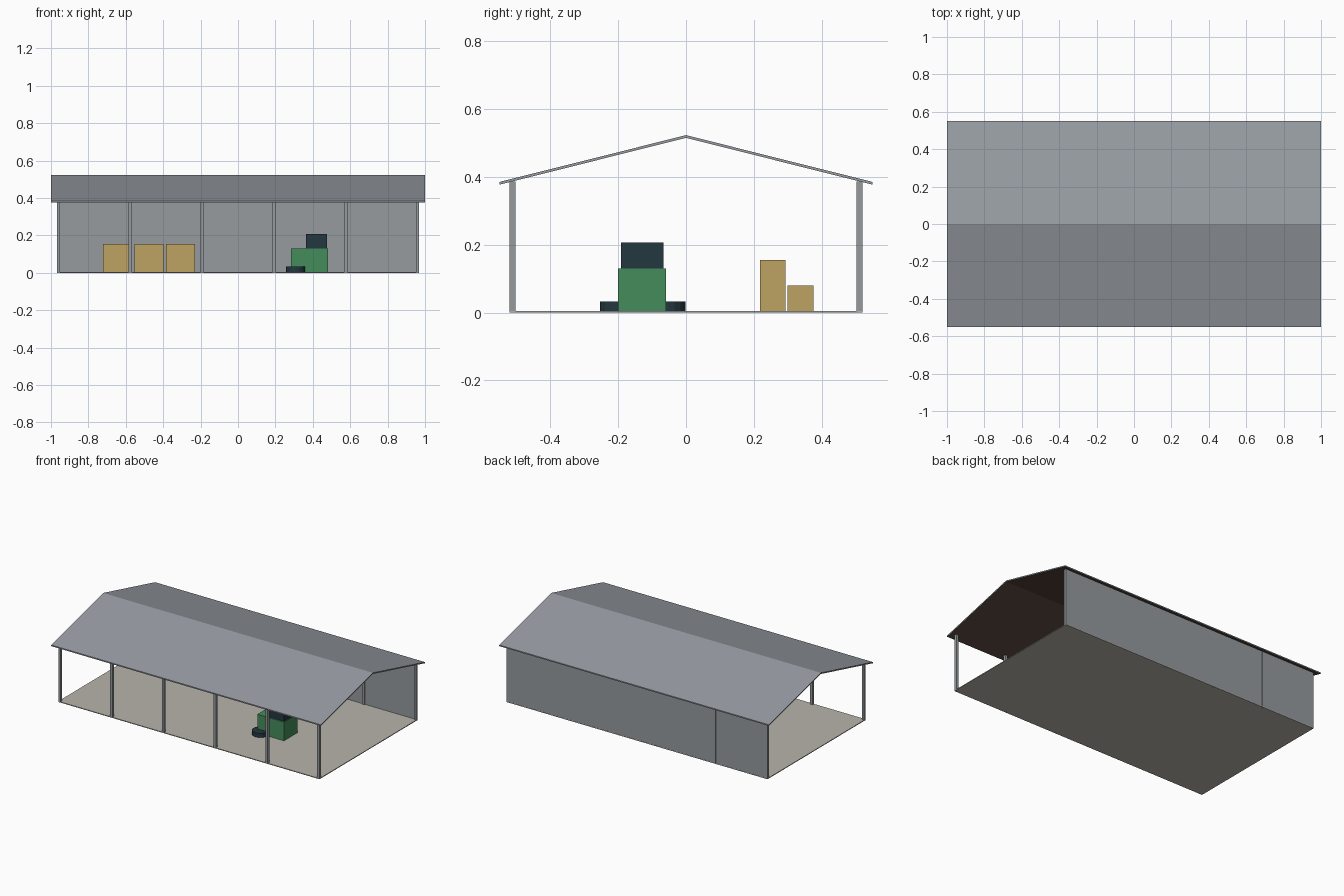
import bpy, bmesh

if "Cube" in bpy.data.objects:
    bpy.data.objects.remove(bpy.data.objects["Cube"])


def srgb(c):
    c /= 255
    return c / 12.92 if c <= 0.04045 else ((c + 0.055) / 1.055) ** 2.4


def material(name, r, g, b):
    m = bpy.data.materials.new(name)
    m.diffuse_color = (srgb(r), srgb(g), srgb(b), 1)
    m.use_nodes = True
    m.node_tree.nodes["Principled BSDF"].inputs["Base Color"].default_value = m.diffuse_color
    return m


ROOF = material("roof_grey", 150, 155, 161)
STEEL = material("steel_grey", 150, 155, 159)
BROWN = material("roof_underside_brown", 92, 72, 62)
CONCRETE = material("concrete", 184, 181, 173)
STRAW = material("straw", 190, 162, 98)
GREEN = material("machine_green", 68, 140, 91)
DARK = material("dark_slate", 36, 55, 64)


def finish(name, bm, *mats):
    bmesh.ops.recalc_face_normals(bm, faces=bm.faces)
    me = bpy.data.meshes.new(name)
    bm.to_mesh(me)
    bm.free()
    for m in mats:
        me.materials.append(m)
    ob = bpy.data.objects.new(name, me)
    bpy.context.collection.objects.link(ob)
    return ob


def box(name, x, y, z, mat):
    """Box from (min, max) ranges."""
    bm = bmesh.new()
    bmesh.ops.create_cube(bm, size=1)
    for v in bm.verts:
        v.co = [r[0] if c < 0 else r[1] for c, r in zip(v.co, (x, y, z))]
    return finish(name, bm, mat)


# Floor slab
box("floor", (-0.968, 0.968), (-0.52, 0.52), (0, 0.005), CONCRETE)

# Posts along both long sides
P = 0.0085
for side, y in (("front", -0.5115), ("back", 0.5115)):
    for i in range(6):
        x = -0.9595 + i * 1.919 / 5
        box(f"{side}_post_{i + 1}", (x - P, x + P), (y - P, y + P), (0, 0.386), STEEL)

# Closed back wall
box("back_wall", (-0.966, 0.966), (0.511, 0.5192), (0.0005, 0.386), STEEL)

# Gable roof: extruded chevron profile, brown underneath
profile = [(-0.55, 0.377), (-0.55, 0.385), (0, 0.523),
           (0.55, 0.385), (0.55, 0.377), (0, 0.515)]
bm = bmesh.new()
ends = [[bm.verts.new((x, y, z)) for y, z in profile] for x in (-1, 1)]
n = len(profile)
for i in range(n):
    j = (i + 1) % n
    bm.faces.new((ends[0][i], ends[0][j], ends[1][j], ends[1][i]))
for e in ends:
    bm.faces.new((e[0], e[1], e[2], e[5]))
    bm.faces.new((e[2], e[3], e[4], e[5]))
bmesh.ops.recalc_face_normals(bm, faces=bm.faces)
for f in bm.faces:
    f.material_index = 1 if f.normal.z < -0.5 else 0
finish("roof", bm, ROOF, BROWN)

# Straw bales: tall row in front, low row behind
for i in range(3):
    x = -0.722 + i * 0.168
    box(f"tall_bale_{i + 1}", (x, x + 0.156), (0.218, 0.293), (0.0005, 0.155), STRAW)
    box(f"low_bale_{i + 1}", (x, x + 0.156), (0.3, 0.376), (0.0005, 0.079), STRAW)

# Tractor
box("tractor_body", (0.283, 0.481), (-0.2, -0.059), (0.0005, 0.13), GREEN)
box("tractor_cab", (0.364, 0.477), (-0.192, -0.066), (0.13, 0.207), DARK)
for name, y in (("near_wheel", -0.203), ("far_wheel", -0.053)):
    bm = bmesh.new()
    bmesh.ops.create_cone(bm, cap_ends=True, segments=16, radius1=0.051,
                          radius2=0.051, depth=0.0325)
    bmesh.ops.translate(bm, verts=bm.verts, vec=(0.308, y, 0.0168))
    finish(name, bm, DARK)
